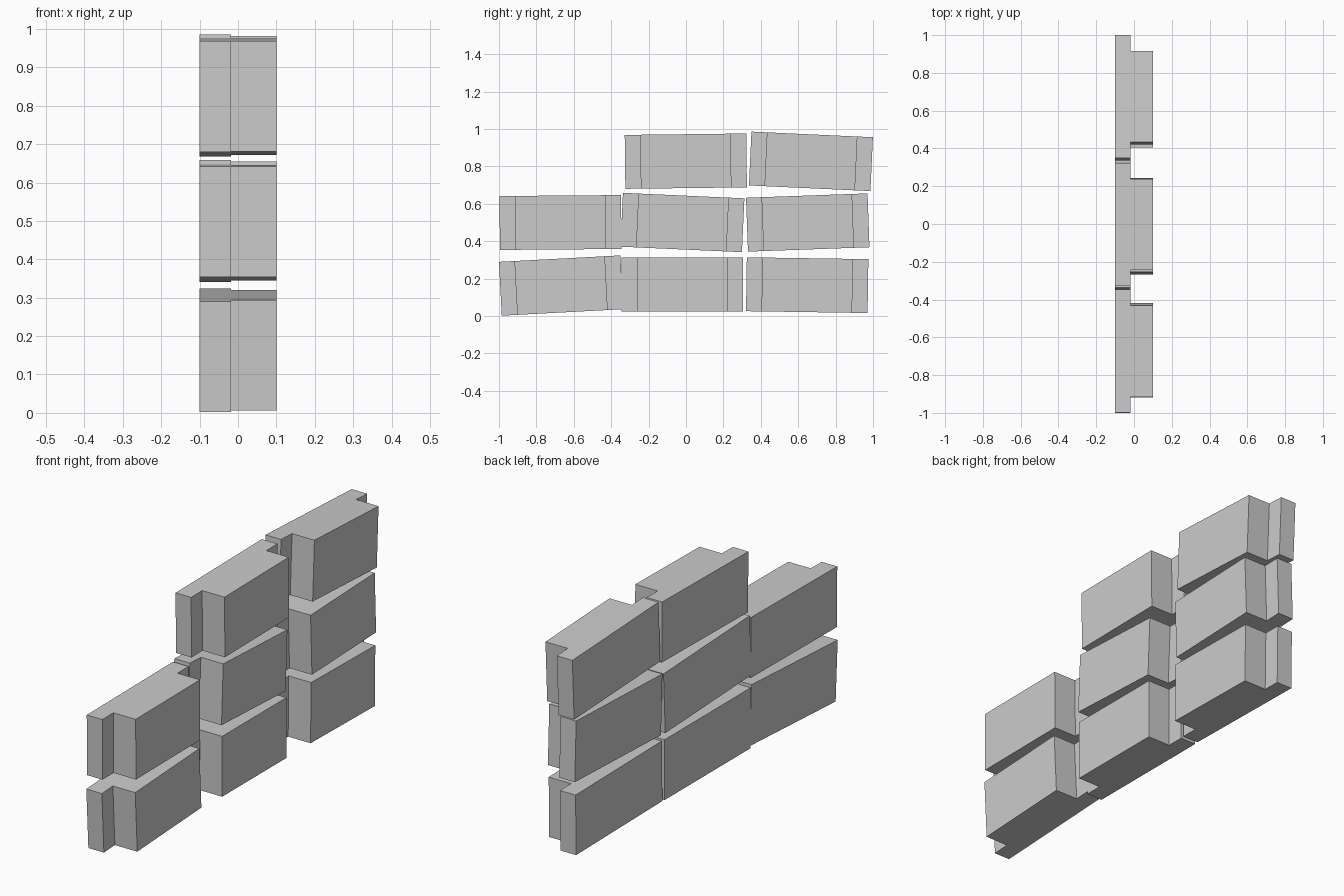
import bpy, bmesh

if "Cube" in bpy.data.objects:
    bpy.data.objects.remove(bpy.data.objects["Cube"])

LENGTH, HEIGHT, INSET = 0.65, 0.288, 0.083
X_BACK, X_STEP, X_FRONT = -0.10, -0.018, 0.10


def brick_mesh():
    # T-shaped plan: long back slab, shorter front slab, extruded upwards
    a, b, h = LENGTH / 2, LENGTH / 2 - INSET, HEIGHT / 2
    plan = [(X_BACK, -a), (X_STEP, -a), (X_STEP, -b), (X_FRONT, -b),
            (X_FRONT, b), (X_STEP, b), (X_STEP, a), (X_BACK, a)]
    bm = bmesh.new()
    face = bm.faces.new([bm.verts.new((x, y, -h)) for x, y in plan])
    top = bmesh.ops.extrude_face_region(bm, geom=[face])["geom"]
    bmesh.ops.translate(bm, vec=(0, 0, HEIGHT),
                        verts=[v for v in top if isinstance(v, bmesh.types.BMVert)])
    bmesh.ops.recalc_face_normals(bm, faces=bm.faces)
    mesh = bpy.data.meshes.new("brick")
    bm.to_mesh(mesh)
    bm.free()
    return mesh


# Rows from the bottom: (y, z, tilt) of each loosely stacked brick
rows = {
    "bottom": [(-0.668, 0.163, 0.053), (-0.020, 0.168, 0.0), (0.648, 0.165, -0.015)],
    "middle": [(-0.671, 0.500, 0.008), (-0.019, 0.500, -0.045), (0.651, 0.500, 0.036)],
    "top": [(-0.001, 0.828, 0.012), (0.668, 0.827, -0.046)],
}
mesh = brick_mesh()
for row, bricks in rows.items():
    for i, (y, z, tilt) in enumerate(bricks, 1):
        ob = bpy.data.objects.new(f"{row}_brick_{i}", mesh)
        ob.location = (0, y, z)
        ob.rotation_euler = (tilt, 0, 0)
        bpy.context.collection.objects.link(ob)
